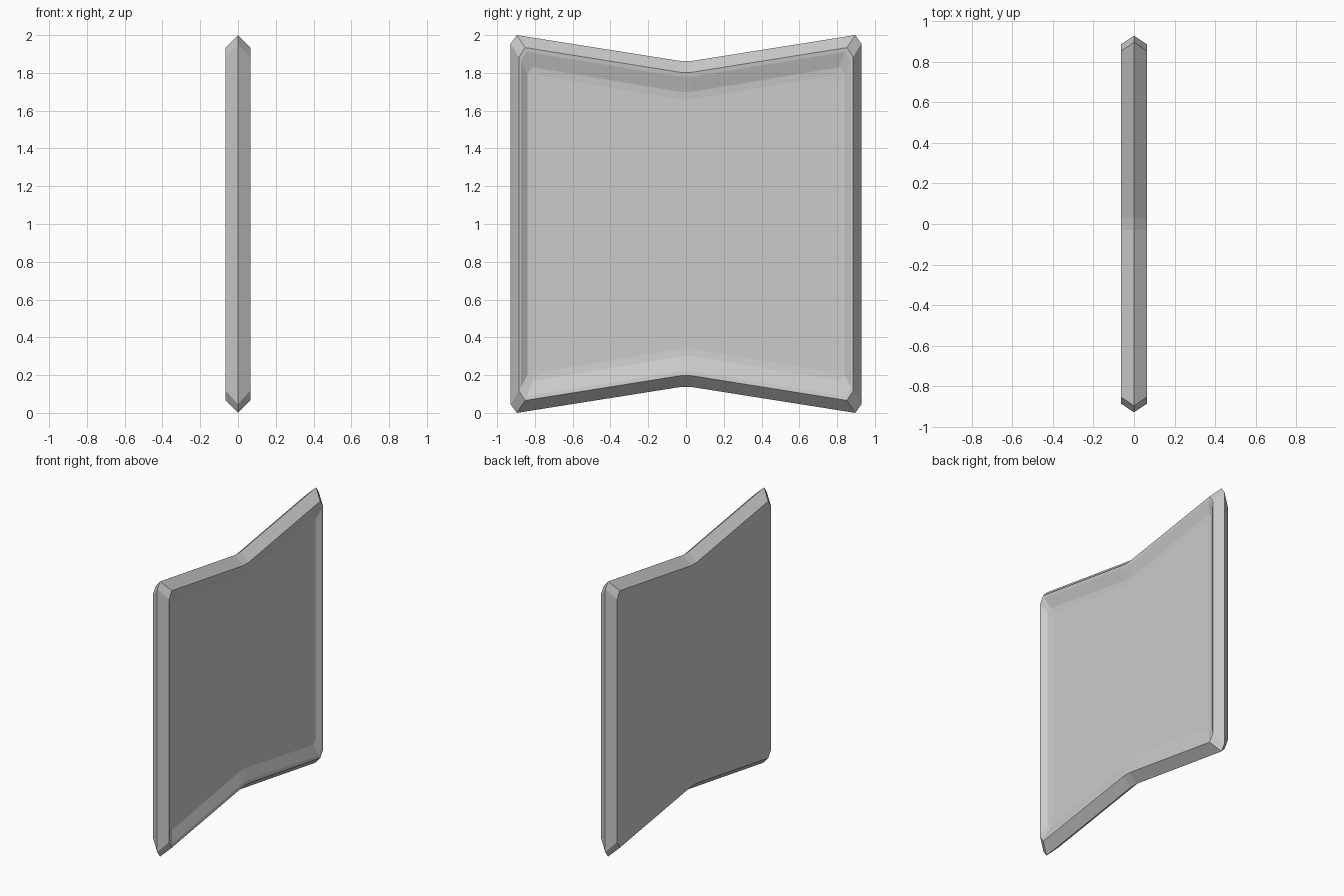
import bpy, bmesh

if "Cube" in bpy.data.objects:
    bpy.data.objects.remove(bpy.data.objects["Cube"])

# Each ring: depth x, then quarter outline (y, z from mid-height): waist, corner, side
RINGS = [
    (-0.065, [(0.03, 0.803), (0.852, 0.934), (0.885, 0.883)]),   # flat back face
    (0.0,    [(0.03, 0.863), (0.896, 1.0),   (0.928, 0.955)]),   # outer ridge
    (0.065,  [(0.03, 0.803), (0.852, 0.934), (0.885, 0.883)]),   # front rim
    (0.062,  [(0.03, 0.78),  (0.842, 0.911), (0.873, 0.865)]),   # lip
    (0.037,  [(0.03, 0.70),  (0.812, 0.83),  (0.84, 0.80)]),     # dished slope
    (0.033,  [(0.03, 0.66),  (0.772, 0.785), (0.795, 0.75)]),    # recessed floor
]


def full_outline(q):
    """Mirror a quarter outline into a closed loop."""
    right = q + [(y, -z) for y, z in reversed(q)]
    return right + [(-y, z) for y, z in reversed(right)]


bm = bmesh.new()
loops = [[bm.verts.new((x, y, z + 1.0)) for y, z in full_outline(q)] for x, q in RINGS]

# Bridge successive rings, then cap the back and the floor
for a, b in zip(loops, loops[1:]):
    n = len(a)
    for i in range(n):
        j = (i + 1) % n
        bm.faces.new((a[i], a[j], b[j], b[i]))
bm.faces.new(loops[0])
bm.faces.new(loops[-1])
bmesh.ops.recalc_face_normals(bm, faces=bm.faces)

mesh = bpy.data.meshes.new("panel")
bm.to_mesh(mesh)
bm.free()
panel = bpy.data.objects.new("panel", mesh)
bpy.context.collection.objects.link(panel)
